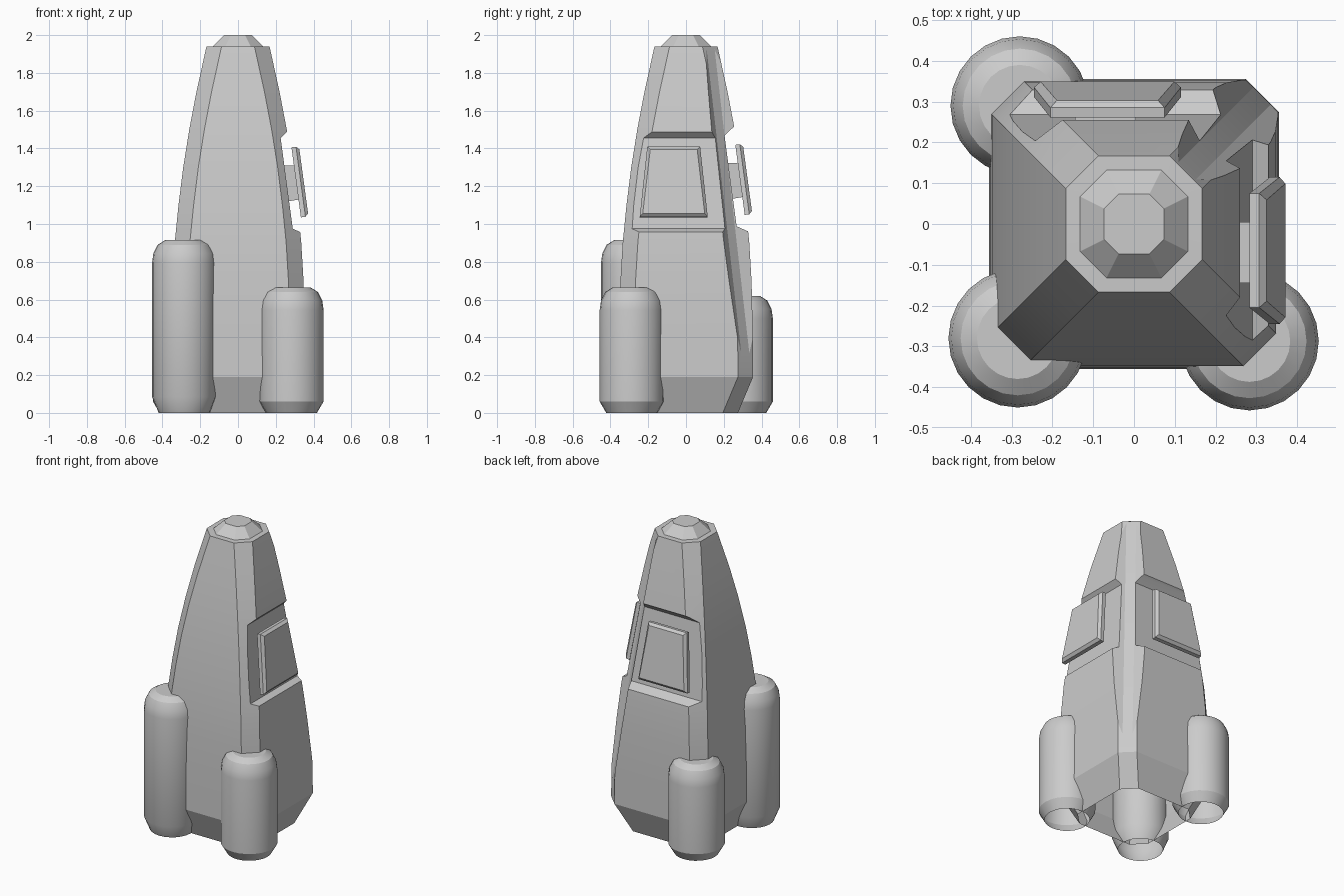
import bpy, bmesh, math
from mathutils import Vector

if "Cube" in bpy.data.objects:
    bpy.data.objects.remove(bpy.data.objects["Cube"])

grey = bpy.data.materials.new("light_grey")
grey.use_nodes = True
grey.diffuse_color = (0.6, 0.6, 0.6, 1)
grey.node_tree.nodes["Principled BSDF"].inputs["Base Color"].default_value = (0.6, 0.6, 0.6, 1)


def loft(name, rings, open_bottom=False):
    """Skin a stack of equal-sized point rings and cap the ends."""
    bm = bmesh.new()
    loops = [[bm.verts.new(p) for p in ring] for ring in rings]
    n = len(rings[0])
    for low, high in zip(loops, loops[1:]):
        for i in range(n):
            j = (i + 1) % n
            bm.faces.new((low[i], low[j], high[j], high[i]))
    bottom = bm.faces.new(loops[0])
    bm.faces.new(loops[-1])
    bmesh.ops.recalc_face_normals(bm, faces=bm.faces)
    if open_bottom:
        bmesh.ops.delete(bm, geom=[bottom], context='FACES_ONLY')
    mesh = bpy.data.meshes.new(name)
    bm.to_mesh(mesh)
    bm.free()
    mesh.materials.append(grey)
    obj = bpy.data.objects.new(name, mesh)
    bpy.context.collection.objects.link(obj)
    return obj


def smooth(obj, degrees=25):
    bpy.ops.object.select_all(action='DESELECT')
    obj.select_set(True)
    bpy.context.view_layer.objects.active = obj
    bpy.ops.object.shade_smooth_by_angle(angle=math.radians(degrees))


def cut(obj, cutter):
    mod = obj.modifiers.new("cut", 'BOOLEAN')
    mod.operation = 'DIFFERENCE'
    mod.solver = 'EXACT'
    mod.object = cutter
    bpy.context.view_layer.objects.active = obj
    bpy.ops.object.modifier_apply(modifier=mod.name)
    bpy.data.objects.remove(cutter)


def octagon(s, c, z):
    f = s - c
    return [(s, -f, z), (s, f, z), (f, s, z), (-f, s, z),
            (-s, f, z), (-s, -f, z), (-f, -s, z), (f, -s, z)]


# Hull: chamfered square tower with a bulging taper and a small nose cap
profile = [(0, .275), (.19, .355), (.45, .353), (.7, .347), (.9, .335), (1.1, .315),
           (1.3, .29), (1.5, .258), (1.7, .22), (1.94, .167)]
rings = [octagon(s, .08, z) for z, s in profile]
rings += [octagon(.132, .065, 1.941), octagon(.073, .035, 2)]
hull = loft("hull", rings)


# Open groove along the back left corner
def groove_ring(z):
    d = .455 + (.182 - .455) * (z - .25) / (1.94 - .25)
    section = [(-.03, 0), (.03, 0), (.3, .12), (.3, .6), (-.3, .6), (-.3, .12)]
    r = math.sqrt(.5)
    return [((d + h + w) * r, (d + h - w) * r, z) for w, h in section]


cut(hull, loft("groove_cutter", [groove_ring(.1), groove_ring(2.1)]))


def place(side, out, along, z):
    """Map to the left side, or to the back with the axes swapped."""
    if side == "left":
        return (out, along, z)
    return (along, out - .022, z + .013)


# Recess, hatch plate and its mount on the left and back sides
for side in ("left", "back"):
    notch = [(.226, 1.455), (.29, .975), (.335, .955), (.6, .84), (.6, 1.74), (.262, 1.49)]
    cut(hull, loft(side + "_recess_cutter",
                   [[place(side, x, t, z) for x, z in notch] for t in (-.7, .7)]))

    def plate_ring(inset, lift):
        mid = -.065
        ring = []
        for half, x, z, sz in ((.18, .333, 1.035, 1), (.14, .283, 1.406, -1)):
            pair = [-1, 1] if sz > 0 else [1, -1]
            for s in pair:
                ring.append(place(side, x + lift - .13 * inset * sz, mid + s * (half - inset),
                                  z + inset * sz + lift * .13))
        return ring

    loft(side + "_hatch_plate", [plate_ring(0, 0), plate_ring(0, .024), plate_ring(.016, .04)])

    mount = [(.235, 1.31), (.265, 1.12), (.325, 1.13), (.3, 1.31)]
    loft(side + "_hatch_mount",
         [[place(side, x, t, z) for x, z in mount] for t in (-.145, .005)])

# Leave the underside of the hull open
bm = bmesh.new()
bm.from_mesh(hull.data)
under = [f for f in bm.faces if f.normal.z < -.9 and f.calc_center_median().z < .01]
bmesh.ops.delete(bm, geom=under, context='FACES_ONLY')
bm.to_mesh(hull.data)
bm.free()
smooth(hull, 18)

# Boosters: capsule-like cylinders at three corners
SIDES = 24
for name, x, y, foot, top in (("front_right_booster", -.285, -.28, .085, .915),
                              ("front_left_booster", .283, -.287, .06, .665),
                              ("back_right_booster", -.28, .29, .06, .62)):
    outline = [(.135, 0), (.17, foot), (.17, top - .12), (.163, top - .07),
               (.14, top - .025), (.1, top)]
    rings = [[(x + r * math.cos(math.tau * i / SIDES), y + r * math.sin(math.tau * i / SIDES), z)
              for i in range(SIDES)] for r, z in outline]
    smooth(loft(name, rings, open_bottom=True), 29)
